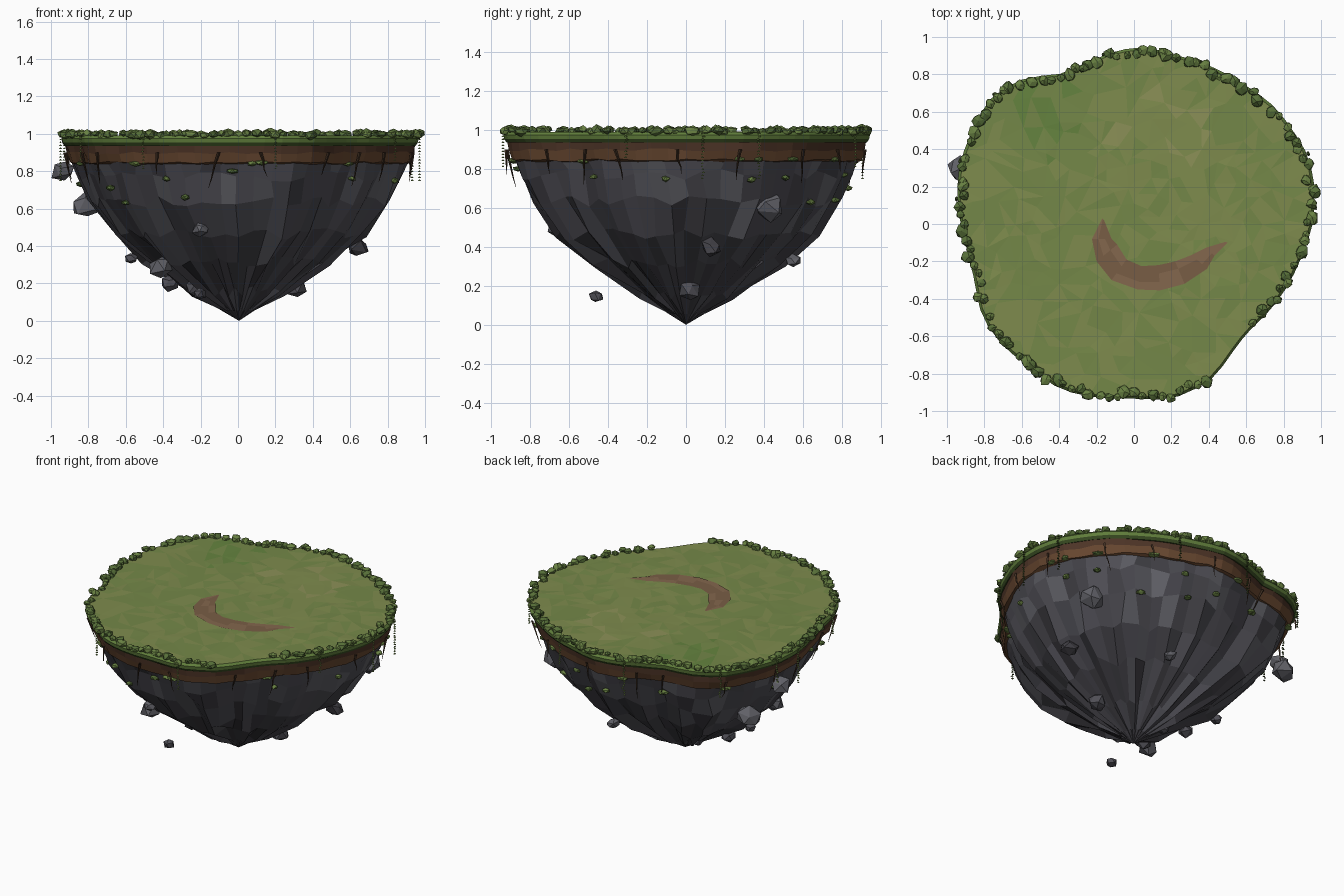
import bpy, bmesh, math, random
from mathutils import Vector, Matrix
from mathutils.geometry import delaunay_2d_cdt

if "Cube" in bpy.data.objects:
    bpy.data.objects.remove(bpy.data.objects["Cube"])

random.seed(7)
rnd = random.uniform


def mat(name, *rgb):
    m = bpy.data.materials.new(name)
    m.diffuse_color = (*rgb, 1)
    m.use_nodes = True
    m.node_tree.nodes["Principled BSDF"].inputs["Base Color"].default_value = m.diffuse_color
    return m


GRASS = [mat("grass_green", .13, .23, .05), mat("grass_mid", .175, .245, .065),
         mat("grass_olive", .21, .26, .075), mat("grass_dry", .26, .28, .095)]
TURF = [mat("turf_light", .12, .21, .045), mat("turf_dark", .045, .08, .018)]
SOIL = [mat("soil_dark", .075, .035, .02), mat("soil_brown", .14, .065, .03)]
ROCK = [mat("rock_dark", .055, .053, .063), mat("rock_mid", .08, .078, .093),
        mat("rock_light", .12, .12, .138)]
PATH = [mat("path_brown", .23, .135, .075), mat("path_dark", .19, .11, .06)]
BUSH = [mat("bush_green", .14, .22, .055), mat("bush_dark", .095, .16, .04)]
ROOT = [mat("root_brown", .05, .028, .016)]

# Island outline seen from the top, interpolated in polar form
OUTLINE = [(.955, 0), (.968, .18), (.928, .37), (.845, .505), (.742, .635), (.605, .735),
           (.45, .825), (.25, .895), (.05, .945), (-.1, .925), (-.25, .86), (-.4, .80),
           (-.625, .765), (-.765, .675), (-.865, .5), (-.935, .3), (-.945, .15), (-.9, -.1),
           (-.85, -.3), (-.81, -.5), (-.7, -.65), (-.55, -.77), (-.4, -.88), (-.25, -.92),
           (0, -.93), (.2, -.935), (.33, -.88), (.43, -.82), (.505, -.71), (.605, -.575),
           (.775, -.4), (.885, -.2)]
POLAR = sorted((math.atan2(y, x) % math.tau, math.hypot(x, y)) for x, y in OUTLINE)
POLAR.append((POLAR[0][0] + math.tau, POLAR[0][1]))


def radius(a):
    a %= math.tau
    for (a0, r0), (a1, r1) in zip(POLAR, POLAR[1:]):
        if a0 <= a <= a1:
            return r0 + (r1 - r0) * (a - a0) / (a1 - a0)
    return POLAR[0][1]


# Rock cross-section: (share of outline radius, height)
PROFILE = [(.94, .85), (.905, .77), (.84, .635), (.70, .465), (.515, .32), (.265, .155), (.09, .055)]


def rock_scale(z):
    for (s1, z1), (s0, z0) in zip(PROFILE, PROFILE[1:]):
        if z >= z0:
            return s0 + (s1 - s0) * (z - z0) / (z1 - z0)
    return z


def on_rim(a, s, z):
    r = radius(a) * s
    return Vector((r * math.cos(a), r * math.sin(a), z))


def finish(name, bm, mats, fix=True):
    if fix:
        bmesh.ops.recalc_face_normals(bm, faces=bm.faces)
    me = bpy.data.meshes.new(name)
    bm.to_mesh(me)
    bm.free()
    for m in mats:
        me.materials.append(m)
    ob = bpy.data.objects.new(name, me)
    bpy.context.collection.objects.link(ob)
    return ob


def skin(bm, rows, pick):
    """Join closed rings of points with quads."""
    rings = [[bm.verts.new(p) for p in row] for row in rows]
    n = len(rows[0])
    for k, (u, w) in enumerate(zip(rings, rings[1:])):
        for i in range(n):
            j = (i + 1) % n
            bm.faces.new((u[i], u[j], w[j], w[i])).material_index = pick(k)
    return rings


def blob(bm, c, size, jitter, mats=1, yaw=None):
    """Faceted lump: a jittered, scaled icosphere."""
    turn = Matrix.Rotation(rnd(0, 6.28) if yaw is None else yaw, 4, 'Z')
    m = Matrix.Translation(c) @ turn @ Matrix.Diagonal((*size, 1))
    vs = bmesh.ops.create_icosphere(bm, subdivisions=1, radius=1, matrix=m)["verts"]
    r = min(size)
    for v in vs:
        v.co += Vector((rnd(-1, 1), rnd(-1, 1), rnd(-1, 1))) * jitter * r
    tone = random.randrange(mats)
    for f in {f for v in vs for f in v.link_faces}:
        f.material_index = tone


N = 62
ANG = [i * math.tau / N for i in range(N)]

# Grass top: irregular triangles with patchy tones
pts = [on_rim(a, .985, 0).to_2d() for a in ANG]
while len(pts) < N + 260:
    p = on_rim(rnd(0, math.tau), .94 * math.sqrt(rnd(0, 1)), 0).to_2d()
    if all((p - q).length > .05 for q in pts):
        pts.append(p)
vs, _, fs = delaunay_2d_cdt(pts, [(i, (i + 1) % N) for i in range(N)], [], 1, 1e-5)[:3]
bm = bmesh.new()
bv = [bm.verts.new((v.x, v.y, .99 + (rnd(-.002, .002) if i >= N else 0))) for i, v in enumerate(vs)]
for f in fs:
    face = bm.faces.new([bv[i] for i in f])
    c = face.calc_center_median().to_2d()
    dry = 1.4 + 2 * max(0, .5 - (c - Vector((.2, .5))).length)
    dry -= 4 * max(0, .35 - (c - Vector((-.5, .6))).length)
    face.material_index = max(0, min(3, round(dry + rnd(-.8, .8))))
    face.normal_update()
    if face.normal.z < 0:
        face.normal_flip()
finish("grass_top", bm, GRASS, False)

# Turf rim with dark overhanging lip
bm = bmesh.new()
skin(bm, [[on_rim(a, s, z) for a in ANG] for s, z in
          [(.985, .99), (1, .975), (.995, .953), (.982, .935), (.955, .935)]], lambda k: int(k > 1))
finish("turf_rim", bm, TURF)

# Soil band in two tones
bm = bmesh.new()
rows = [[on_rim(a, s + rnd(-.006, .006), z + rnd(-h, h)) for a in ANG] for s, z, h in
        [(.978, .945, 0), (.97, .898, .008), (.952, .845, .008), (.92, .835, 0)]]
skin(bm, rows, lambda k: int(k > 0))
finish("soil_band", bm, SOIL)

# Rock cone: broad facets, ribs get deeper towards the tip
bm = bmesh.new()
RN = 56
rib = [rnd(-1, 1) for _ in range(RN)]
rows = []
for k, (s, z) in enumerate(PROFILE):
    d = [.006, .016, .022, .05, .08, .1, .1][k]
    mix = max(0, (k - 2) / 5)        # lower rings grow rounder
    row = []
    for i in range(RN):
        a = i * math.tau / RN
        q = on_rim(a + rnd(-.025, .025), s * (1 + d * rib[i] + rnd(-.3, .3) * d),
                   z + rnd(-.03, .03) * (0 < k < 6))
        f = 1 - mix + mix * .93 / radius(a)
        row.append(Vector((q.x * f, q.y * f, q.z)))
    rows.append(row)
rings = skin(bm, rows, lambda k: random.choice([0, 1, 1, 1, 2] if k < 3 else [0, 0, 1, 1]))
tip = bm.verts.new((.005, 0, 0))
for i in range(RN):
    bm.faces.new((rings[-1][i], rings[-1][(i + 1) % RN], tip))
finish("rock_cone", bm, ROCK)

# Worn crescent path
bm = bmesh.new()
OUT = [(-.17, .03), (-.225, -.08), (-.2, -.2), (-.12, -.3), (.02, -.35), (.14, -.355), (.27, -.32),
       (.39, -.24), (.43, -.17), (.5, -.1)]
INN = [(-.16, .02), (-.12, -.08), (-.09, -.11), (-.04, -.19), (.04, -.225), (.13, -.22), (.22, -.2),
       (.31, -.165), (.39, -.125), (.49, -.095)]
cols = [[bm.verts.new((*Vector(a).lerp(Vector(b), t), .993)) for t in (0, .33, .67, 1)]
        for a, b in zip(OUT, INN)]
for u, w in zip(cols, cols[1:]):
    for i in range(3):
        bm.faces.new((u[i], w[i], w[i + 1], u[i + 1])).material_index = random.randrange(2)
finish("dirt_path", bm, PATH)

# Bushes along the rim, leaving one bare stretch at the front right
bm = bmesh.new()
for i in range(120):
    a = (i + rnd(-.35, .35)) * math.tau / 120
    if 296 < math.degrees(a) % 360 < 318 or random.random() < .05:
        continue
    r = rnd(.023, .041)
    blob(bm, on_rim(a, 1.0 - rnd(.0, .04), .998 + rnd(-.008, .006)), (r, r * .9, r * .7), .2, 2)
finish("rim_bushes", bm, BUSH)

# Boulders on and around the cone: x, y, z, size
bm = bmesh.new()
for x, y, z, r in [(-.935, .3, .8, .062), (-.81, .48, .615, .073), (-.57, .12, .335, .034),
                   (-.41, -.36, .29, .063), (-.37, .06, .2, .046), (-.23, -.18, .175, .048),
                   (-.2, -.66, .49, .045), (.64, .13, .395, .055), (.31, .02, .175, .056),
                   (.69, .43, .61, .08), (.17, .55, .33, .04), (-.2, -.46, .145, .035),
                   (-.16, .1, .12, .033)]:
    blob(bm, (x, y, z), (r * 1.12, r, r * .95), .2, 3)
finish("boulders", bm, ROCK)

# Moss pads on the rock face: angle in degrees, height
bm = bmesh.new()
for deg, z in [(275, .84), (278, .845), (268, .8), (250, .66), (244, .76), (222, .63), (232, .84),
               (318, .84), (322, .76), (216, .71), (353, .75), (17, .85), (23, .85), (22, .745),
               (35, .755), (36, .85), (53, .63), (58, .85), (75, .64), (72, .77), (98, .84),
               (115, .75), (140, .84), (165, .73), (190, .84), (88, .7)]:
    a = math.radians(deg)
    r = rnd(.022, .042)
    blob(bm, on_rim(a, rock_scale(z) + .01, z), (.025, r, .015), .2, 2, a)
finish("moss_pads", bm, BUSH)

# Roots: tapered crooked spikes hanging out of the soil
bm = bmesh.new()
for i in range(18):
    a = (i + rnd(-.3, .3)) * math.tau / 18
    drift, length, out = rnd(-.06, .06), rnd(.1, .2), rnd(.0, .06)
    rows = []
    for t in (0, .35, .7, 1):
        z = .9 - length * t
        c = on_rim(a + drift * t + rnd(-.008, .008), rock_scale(z) + .022 + out * t, z)
        w = .008 * (1 - t) + .001
        rows.append([c + Vector((w * math.cos(q), w * math.sin(q), 0)) for q in (0, 1.57, 3.14, 4.71)])
    skin(bm, rows, lambda k: 0)
finish("hanging_roots", bm, ROOT)

# Vines: strings of tiny leaves draped over the rim
bm = bmesh.new()
for deg in (5, 22, 68, 100, 137, 160, 172, 205, 238, 282, 340):
    a = math.radians(deg)
    for k in range(random.choice([9, 12, 16])):
        c = on_rim(a + rnd(-.006, .006), 1.005, .985 - k * .0155)
        m = Matrix.Translation(c) @ Matrix.Rotation(rnd(0, 3), 4, 'Z') @ Matrix.Diagonal((1, 1, .7, 1))
        bmesh.ops.create_cone(bm, segments=4, radius1=.009, radius2=.001, depth=.012,
                              cap_ends=True, matrix=m)
finish("leaf_vines", bm, BUSH)
